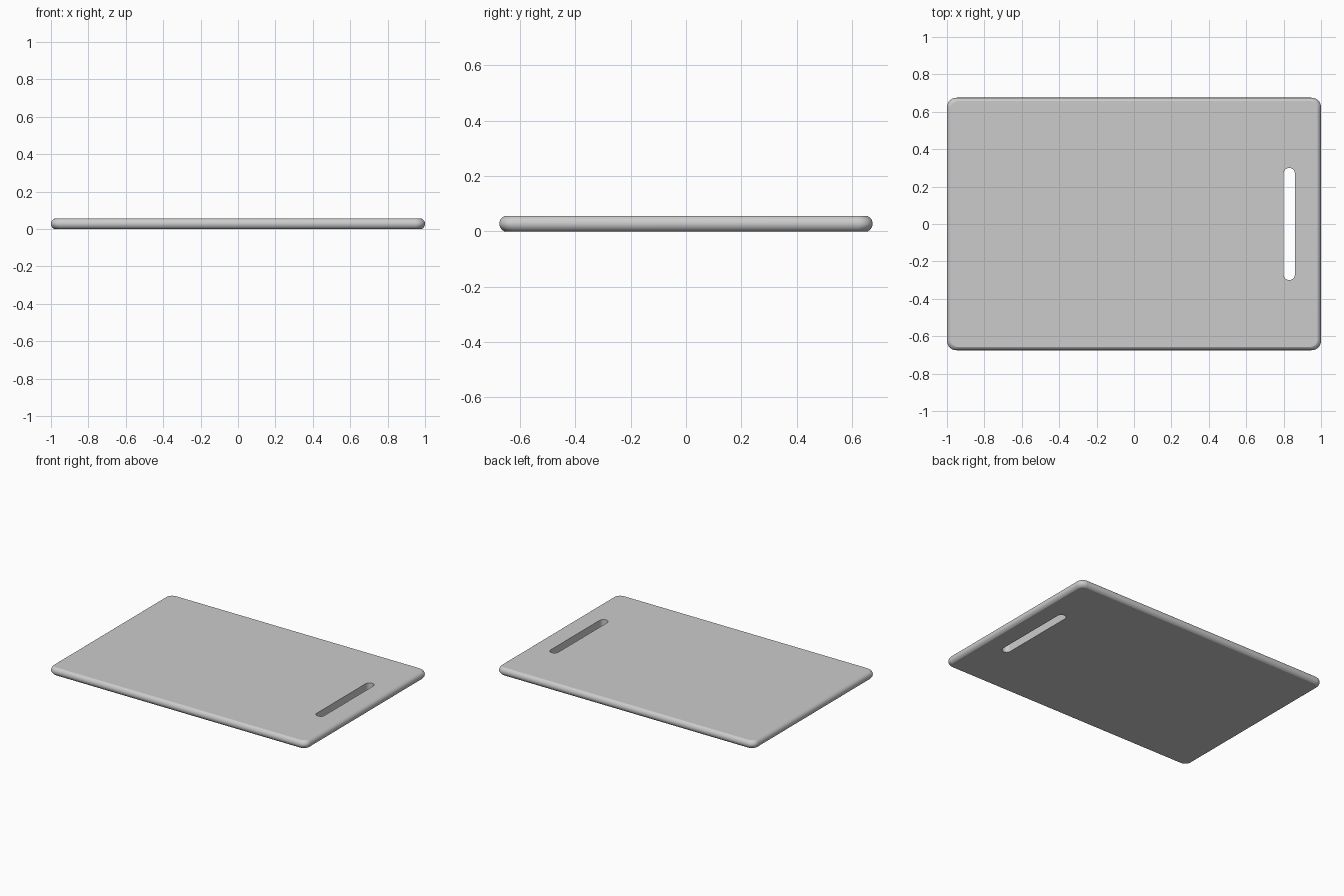
import bpy, bmesh
from math import sin, cos, pi

if "Cube" in bpy.data.objects:
    bpy.data.objects.remove(bpy.data.objects["Cube"])


def rounded_rect(cx, hx, hy, r, seg):
    """Outline of a rounded rectangle, counter-clockwise."""
    pts = []
    for q, (sx, sy) in enumerate([(1, 1), (-1, 1), (-1, -1), (1, -1)]):
        for i in range(seg + 1):
            a = (q + i / seg) * pi / 2
            pts.append((cx + sx * (hx - r) + r * cos(a), sy * (hy - r) + r * sin(a)))
    return pts


def loft(name, rings):
    """Closed solid through stacked (outline, z) rings."""
    bm = bmesh.new()
    loops = [[bm.verts.new((x, y, z)) for x, y in pts] for pts, z in rings]
    for lo, hi in zip(loops, loops[1:]):
        n = len(lo)
        for i in range(n):
            j = (i + 1) % n
            bm.faces.new((lo[i], lo[j], hi[j], hi[i]))
    bm.faces.new(loops[0][::-1])
    bm.faces.new(loops[-1])
    bmesh.ops.remove_doubles(bm, verts=bm.verts[:], dist=1e-5)
    bmesh.ops.recalc_face_normals(bm, faces=bm.faces[:])
    mesh = bpy.data.meshes.new(name)
    bm.to_mesh(mesh)
    bm.free()
    obj = bpy.data.objects.new(name, mesh)
    bpy.context.collection.objects.link(obj)
    return obj


# Board with a bulging rim
T, STEPS = 0.055, 12
rings = []
for k in range(STEPS + 1):
    a = -pi / 2 + pi * k / STEPS
    z = T / 2 * (1 + sin(a * 0.7) / sin(0.35 * pi))
    inset = 0.018 * (1 - (cos(a * 0.7) - cos(0.35 * pi)) / (1 - cos(0.35 * pi)))
    rings.append((rounded_rect(0, 1 - inset, 0.675 - inset, 0.05 - inset * 0.5, 10), z))
board = loft("cutting_board", rings)

# Handle slot
slot = rounded_rect(0.83, 0.03, 0.30, 0.03, 10)
cutter = loft("handle_slot_cutter", [(slot, -0.1), (slot, 0.2)])
cutter.hide_render = True
cutter.hide_set(True)

cut = board.modifiers.new("handle_slot", 'BOOLEAN')
cut.operation = 'DIFFERENCE'
cut.solver = 'EXACT'
cut.object = cutter

# Apply the cut, then smooth the rounded edges only
bpy.context.view_layer.objects.active = board
board.select_set(True)
bpy.ops.object.modifier_apply(modifier=cut.name)
bpy.data.objects.remove(cutter)
bpy.ops.object.shade_smooth_by_angle(angle=0.44)
